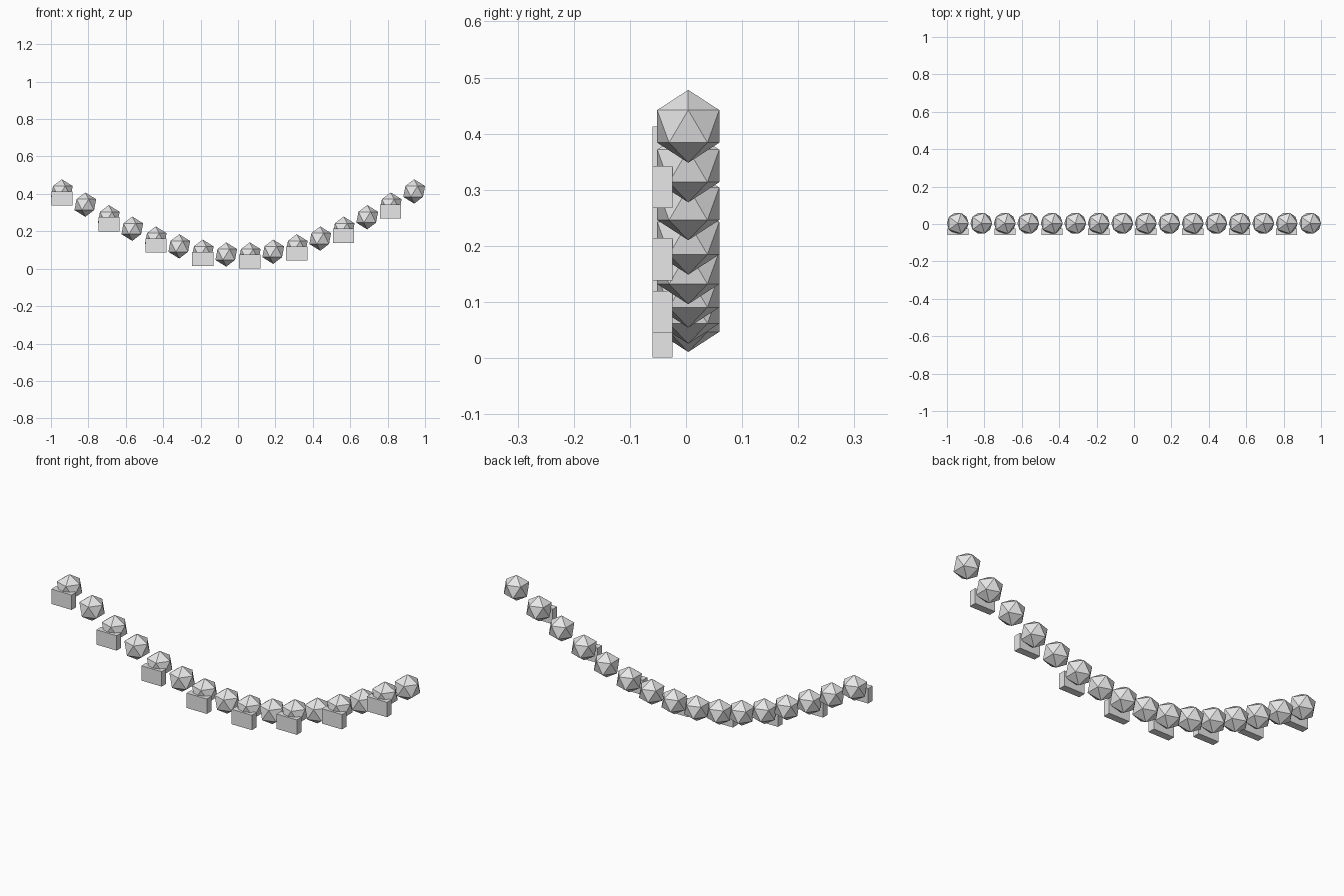
import bpy
import math

default_cube = bpy.data.objects.get("Cube")
if default_cube:
    bpy.data.objects.remove(default_cube, do_unlink=True)

COUNT = 16
HALF_SPAN = 0.942
END_HEIGHT = 0.413
SAG = 0.339
BEAD_RADIUS = 0.065
BEAD_Y = 0.004
BLOCK_SIZE = (0.1125, 0.036, 0.075)
BLOCK_Y = -0.042

grey = bpy.data.materials.new("light_grey")
grey.use_nodes = True
grey.diffuse_color = (0.8, 0.8, 0.8, 1)
grey.node_tree.nodes["Principled BSDF"].inputs["Base Color"].default_value = (0.8, 0.8, 0.8, 1)


def finish(name):
    obj = bpy.context.object
    obj.name = name
    obj.data.materials.append(grey)
    return obj


for i in range(COUNT):
    # Hanging arc: beads spaced evenly along a half sine
    t = i / (COUNT - 1)
    x = HALF_SPAN * (2 * t - 1)
    z = END_HEIGHT - SAG * math.sin(math.pi * t)

    # Faceted bead
    bpy.ops.mesh.primitive_ico_sphere_add(subdivisions=1, radius=BEAD_RADIUS,
                                          location=(x, BEAD_Y, z))
    finish(f"bead_{i + 1}")

    # Block hanging in front of every second bead, its top level with the bead centre
    if i % 2 == 0:
        bpy.ops.mesh.primitive_cube_add(size=1, location=(x, BLOCK_Y, z - BLOCK_SIZE[2] / 2))
        block = finish(f"block_{i // 2 + 1}")
        block.scale = BLOCK_SIZE
